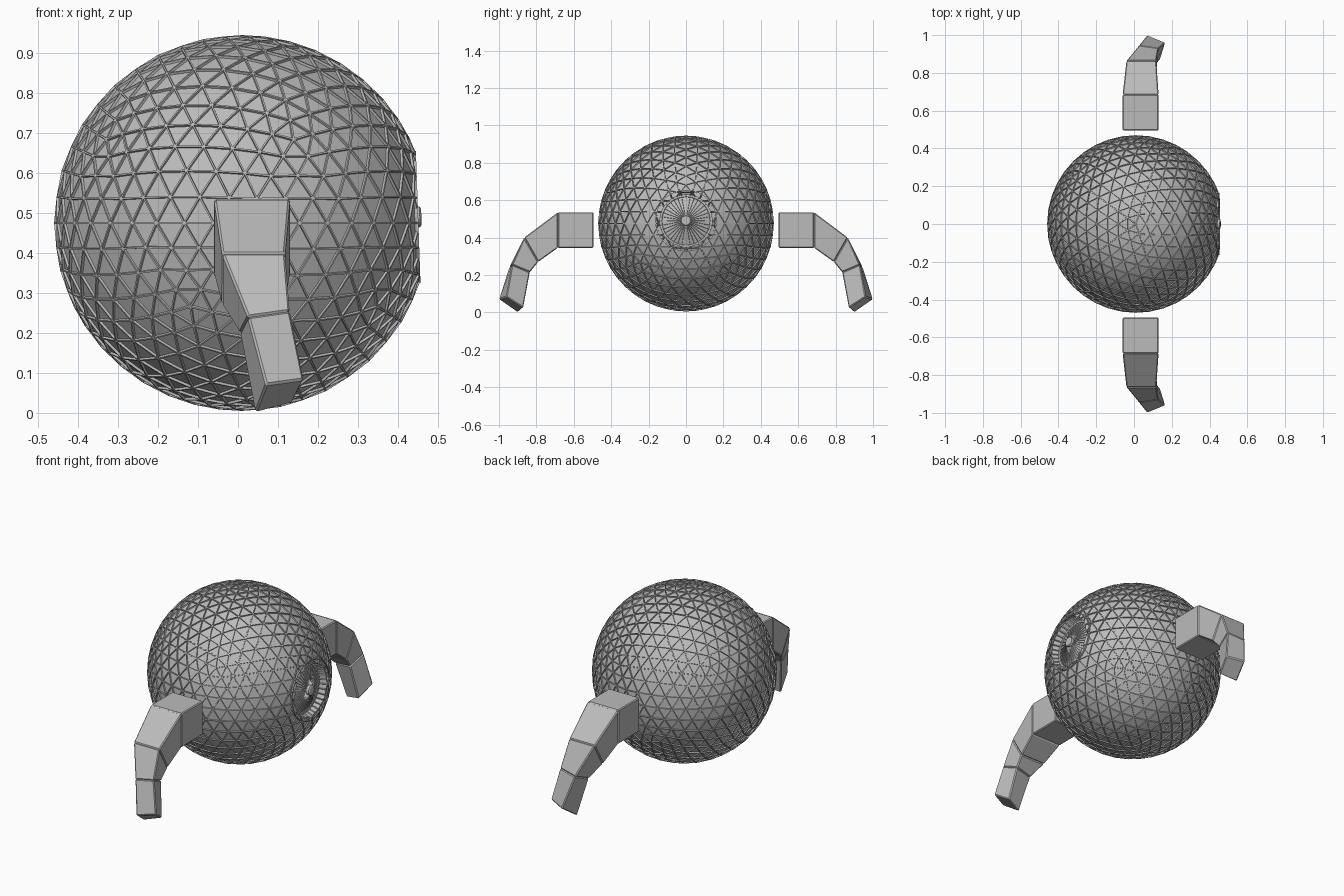
import bpy, bmesh, math
from mathutils import Matrix, Vector

if "Cube" in bpy.data.objects:
    bpy.data.objects.remove(bpy.data.objects["Cube"])

CENTRE = Vector((0.01, 0, 0.475))
RADIUS = 0.47
CUT = 0.441                      # distance of the flat eye opening from the centre
TILT = Matrix.Rotation(math.radians(88), 4, 'Y')   # eye axis: +x, slightly upward

grey = bpy.data.materials.new("stone_grey")
grey.diffuse_color = (0.5, 0.5, 0.5, 1)
grey.use_nodes = True
grey.node_tree.nodes["Principled BSDF"].inputs["Base Color"].default_value = grey.diffuse_color


def finish(bm, name):
    mesh = bpy.data.meshes.new(name)
    bm.normal_update()
    bm.to_mesh(mesh)
    bm.free()
    mesh.materials.append(grey)
    obj = bpy.data.objects.new(name, mesh)
    bpy.context.collection.objects.link(obj)
    return obj


# Body: geodesic sphere with raised struts around sunken triangular panels
bm = bmesh.new()
bmesh.ops.create_icosphere(bm, subdivisions=4, radius=RADIUS)
# make sure the count matches 8 divisions per icosahedron edge
if len(bm.faces) < 1000:
    bmesh.ops.subdivide_edges(bm, edges=bm.edges[:], cuts=1, use_grid_fill=True)
    for v in bm.verts:
        v.co = v.co.normalized() * RADIUS
panels = bm.faces[:]
bmesh.ops.inset_individual(bm, faces=panels, thickness=0.004, depth=0)
bmesh.ops.inset_individual(bm, faces=panels, thickness=0.002, depth=-0.006)
axis = TILT.to_3x3() @ Vector((0, 0, 1))
bmesh.ops.bisect_plane(bm, geom=bm.verts[:] + bm.edges[:] + bm.faces[:],
                       plane_co=axis * CUT, plane_no=axis, clear_outer=True)
bmesh.ops.translate(bm, verts=bm.verts[:], vec=CENTRE)
finish(bm, "body_sphere")

# Eye: recessed ribbed wall, shallow ribbed cone and a round hub
SEG = 36
profile = [(0.164, -0.012), (0.165, 0.0), (0.160, 0.0), (0.136, -0.045),
           (0.130, -0.045), (0.027, -0.008), (0.026, 0.004), (0.020, 0.008)]
bm = bmesh.new()
rings = [[bm.verts.new((r * math.cos(2 * math.pi * i / SEG),
                        r * math.sin(2 * math.pi * i / SEG), h))
          for i in range(SEG)] for r, h in profile]
ribbed = {2: [], 4: []}
for k in range(len(rings) - 1):
    for i in range(SEG):
        j = (i + 1) % SEG
        f = bm.faces.new((rings[k][i], rings[k][j], rings[k + 1][j], rings[k + 1][i]))
        if k in ribbed:
            ribbed[k].append(f)
bm.faces.new(rings[-1])
bm.normal_update()
bmesh.ops.inset_individual(bm, faces=ribbed[2], thickness=0.004, depth=-0.005)
bmesh.ops.inset_individual(bm, faces=ribbed[4], thickness=0.0014, depth=-0.004)
bm.transform(Matrix.Translation(CENTRE) @ TILT @ Matrix.Translation((0, 0, CUT)))
finish(bm, "eye_socket")

# Arms: tapering, curling chain of four bevelled blocks
# each section: outer left, outer right, inner right, inner left
sections = [
    [(-0.06, 0.495, 0.535), (0.13, 0.495, 0.535), (0.13, 0.495, 0.345), (-0.06, 0.495, 0.345)],
    [(-0.06, 0.685, 0.535), (0.13, 0.685, 0.535), (0.13, 0.685, 0.345), (-0.06, 0.685, 0.345)],
    [(-0.04, 0.865, 0.40), (0.118, 0.865, 0.40), (0.118, 0.79, 0.27), (-0.04, 0.79, 0.27)],
    [(0.025, 0.945, 0.24), (0.13, 0.93, 0.255), (0.11, 0.835, 0.215), (0.005, 0.85, 0.20)],
    [(0.07, 1.0, 0.07), (0.165, 0.96, 0.083), (0.137, 0.87, 0.025), (0.043, 0.90, 0.0)],
]
for side, name in ((-1, "front_arm"), (1, "back_arm")):
    bm = bmesh.new()
    for a, b in zip(sections, sections[1:]):
        va = [bm.verts.new((x, y * side, z)) for x, y, z in a]
        vb = [bm.verts.new((x, y * side, z)) for x, y, z in b]
        bm.faces.new(va)
        bm.faces.new(vb[::-1])
        for i in range(4):
            j = (i + 1) % 4
            bm.faces.new((va[j], va[i], vb[i], vb[j]))
    bmesh.ops.recalc_face_normals(bm, faces=bm.faces[:])
    arm = finish(bm, name)
    bev = arm.modifiers.new("edge_bevel", 'BEVEL')
    bev.width = 0.005
    bev.segments = 1
    bev.limit_method = 'ANGLE'
    bev.angle_limit = math.radians(40)
